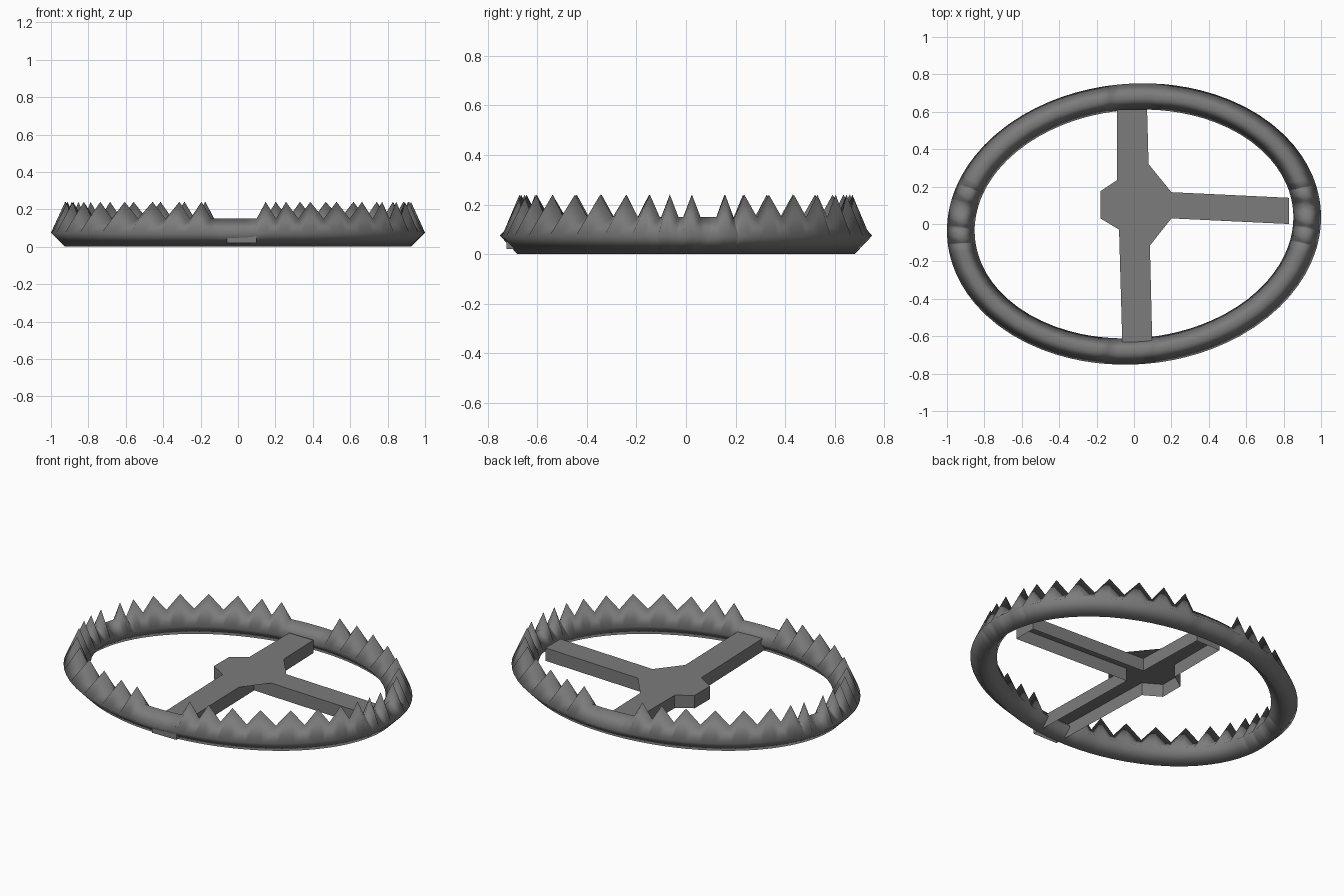
import bpy, bmesh
from math import sin, cos, radians

if "Cube" in bpy.data.objects:
    bpy.data.objects.remove(bpy.data.objects["Cube"])

steel = bpy.data.materials.new("dark_steel")
steel.diffuse_color = (0.2, 0.2, 0.2, 1)
steel.use_nodes = True
steel.node_tree.nodes["Principled BSDF"].inputs["Base Color"].default_value = steel.diffuse_color


def make_object(name, bm, smooth):
    bmesh.ops.recalc_face_normals(bm, faces=bm.faces)
    for f in bm.faces:
        f.smooth = smooth
    mesh = bpy.data.meshes.new(name)
    bm.to_mesh(mesh)
    bm.free()
    mesh.materials.append(steel)
    obj = bpy.data.objects.new(name, mesh)
    bpy.context.collection.objects.link(obj)
    return obj


# Tooth positions in degrees around the oval, measured from the front
right = [9.7, 17, 26, 36.5, 48, 59, 69, 77.5, 84.5, 92,
         103.3, 110, 119, 129, 140, 151, 160, 168]
left = [11.6, 18.8, 28.2, 39, 50.4, 60.4, 69.6, 77.5, 84.5, 92,
        103.3, 110, 119, 130, 141, 152, 161, 168.5]
VALLEY, PEAK = 0.15, 0.24
SKEW = 0.036   # the oval leans slightly

heights = {}
for teeth, side in ((right, 1), (left, -1)):
    for i, a in enumerate(teeth):
        cap = 2.9 if 80 < a < 108 else 6.5
        before = (a - teeth[i - 1]) / 2 if i else 3.2
        after = (teeth[i + 1] - a) / 2 if i < len(teeth) - 1 else 3.2
        for ang, z in ((a - min(before, cap), VALLEY), (a, PEAK),
                       (a + min(after, cap), VALLEY)):
            ang -= side * 3 * sin(radians(ang))
            heights[round(side * ang % 360, 1)] = z

# Fill only the flat gaps so the oval stays round there
keys = sorted(heights)
stations = []
for a, b in zip(keys, keys[1:] + [keys[0] + 360]):
    flat = heights[a] == heights[b if b < 360 else keys[0]]
    n = int((b - a) // 4) + 1 if flat else 1
    stations += [(a + (b - a) * k / n, heights[a]) for k in range(n)]

# Toothed ring: diamond section whose top ridge rises into teeth
bm = bmesh.new()
loops = []
for a, top in stations:
    s, c = sin(radians(a)), -cos(radians(a))
    section = ((0.075, 0.075), (0, top), (-0.073, 0.075), (0, 0))
    loops.append([bm.verts.new(((0.925 + d) * s,
                                (0.68 + d * 0.95) * c + SKEW * s, z))
                  for d, z in section])
for p, q in zip(loops, loops[1:] + loops[:1]):
    for j in range(4):
        k = (j + 1) % 4
        bm.faces.new((p[j], p[k], q[k], q[j]))
make_object("toothed_ring", bm, True)

# Three-armed base plate with folded-down sides and an open underside
outline = [(-.09, .612), (.07, .612), (.078, .32), (.082, .176), (.20, .17),
           (.83, .14), (.83, 0), (.20, .03), (.082, .036), (.085, -.115),
           (.10, -.725), (-.06, -.725), (-.08, -.03), (-.18, .03),
           (-.18, .175), (-.09, .235)]
bm = bmesh.new()
upper = [bm.verts.new((x, y, 0.097)) for x, y in reversed(outline)]
lower = [bm.verts.new((x, y, 0.02)) for x, y in reversed(outline)]
bm.faces.new(upper)
for i in range(len(upper)):
    j = (i + 1) % len(upper)
    bm.faces.new((lower[i], lower[j], upper[j], upper[i]))
# Flat corner webs between the arms
n = len(outline)
for corner in (3, 8):
    v = n - 1 - corner
    bm.faces.new((upper[v - 1], upper[v + 1], upper[v]))
make_object("base_plate", bm, False)
